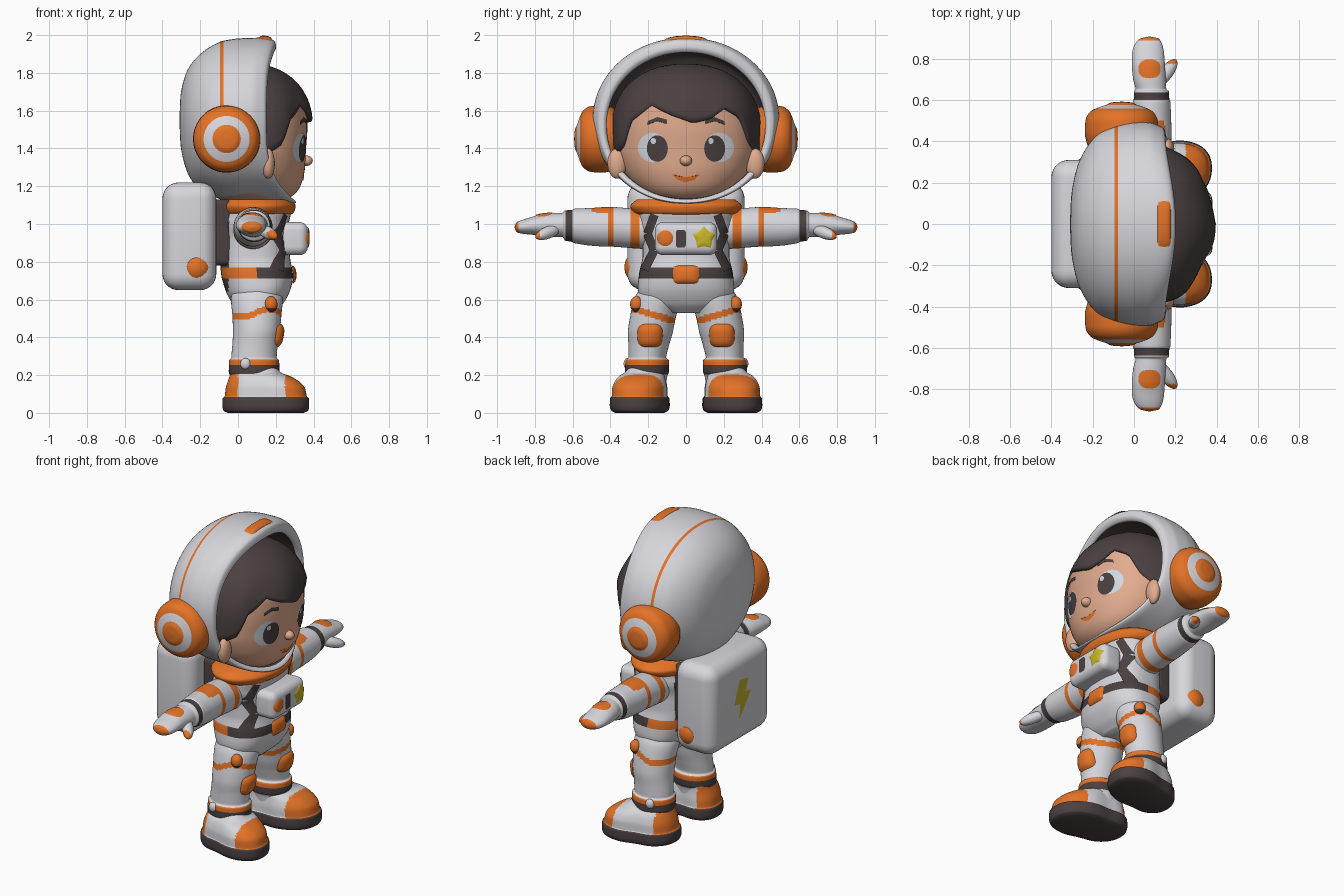
import bpy, bmesh, math
from mathutils import Vector, Matrix, Euler
from mathutils.bvhtree import BVHTree

if "Cube" in bpy.data.objects:
    bpy.data.objects.remove(bpy.data.objects["Cube"])

COLORS = {"suit_white": (0.68, 0.67, 0.71), "trim_orange": (0.78, 0.17, 0.02),
          "dark_brown": (0.07, 0.052, 0.052), "skin": (0.76, 0.41, 0.27),
          "badge_yellow": (0.58, 0.47, 0.02), "eye_white": (0.66, 0.70, 0.76)}
W, O, D, S, Y, E = range(6)
MATS = []
for key, rgb in COLORS.items():
    m = bpy.data.materials.new(key)
    m.diffuse_color = (*rgb, 1)
    m.use_nodes = True
    m.node_tree.nodes["Principled BSDF"].inputs["Base Color"].default_value = m.diffuse_color
    MATS.append(m)
TREES = {}


def finish(name, bm, mat=W, mirror=False):
    """Colour by constant or by rule on the face centre, smooth, link, optionally mirror in y."""
    bmesh.ops.recalc_face_normals(bm, faces=bm.faces[:])
    for f in bm.faces:
        f.smooth = True
        if callable(mat):
            f.material_index = mat(f.calc_center_median())
        elif mat is not None:
            f.material_index = mat
    TREES[name] = BVHTree.FromBMesh(bm)
    me = bpy.data.meshes.new(name)
    bm.to_mesh(me)
    bm.free()
    for m in MATS:
        me.materials.append(m)
    ob = bpy.data.objects.new(name, me)
    bpy.context.collection.objects.link(ob)
    if mirror:
        ob.modifiers.new("mirror", 'MIRROR').use_axis = (False, True, False)
        ob.modifiers["mirror"].use_mirror_merge = False
    return ob


def resample(secs, steps):
    """Monotone cubic through the sections, so nothing overshoots."""
    def tangent(i, k):
        if i == 0:
            return secs[1][k] - secs[0][k]
        if i == len(secs) - 1:
            return secs[i][k] - secs[i - 1][k]
        a, b = secs[i][k] - secs[i - 1][k], secs[i + 1][k] - secs[i][k]
        return 2 * a * b / (a + b) if a * b > 0 else 0
    out = []
    for i in range(len(secs) - 1):
        for j in range(steps):
            t = j / steps
            h = (2*t**3 - 3*t*t + 1, t**3 - 2*t*t + t, 3*t*t - 2*t**3, t**3 - t*t)
            out.append([h[0]*secs[i][k] + h[1]*tangent(i, k) + h[2]*secs[i+1][k] + h[3]*tangent(i+1, k)
                        for k in range(5)])
    return out + [list(secs[-1])]


def loft(name, axis, secs, mat=W, n=2.0, steps=6, seg=64, mirror=False, warp=None, index_rule=None):
    """Sections are (position, centre1, centre2, radius1, radius2) along the axis."""
    a = "xyz".index(axis)
    o1, o2 = [i for i in range(3) if i != a]
    bm = bmesh.new()
    rings = []
    for p, c1, c2, r1, r2 in resample(secs, steps):
        ring = []
        for k in range(seg):
            t = math.tau * k / seg
            c, s = math.cos(t), math.sin(t)
            co = Vector()
            co[a] = p
            co[o1] = c1 + r1 * math.copysign(abs(c) ** (2 / n), c)
            co[o2] = c2 + r2 * math.copysign(abs(s) ** (2 / n), s)
            ring.append(bm.verts.new(warp(co, s) if warp else co))
        rings.append(ring)
    for i, (r, q) in enumerate(zip(rings, rings[1:])):
        for k in range(seg):
            f = bm.faces.new((r[k], r[(k+1) % seg], q[(k+1) % seg], q[k]))
            if index_rule:
                f.material_index = index_rule(i / steps, f.calc_center_median())
    for r in (rings[0], rings[-1]):
        f = bm.faces.new(r)
        if index_rule:
            f.material_index = index_rule(0 if r is rings[0] else len(secs), f.calc_center_median())
    return finish(name, bm, None if index_rule else mat, mirror)


def ball(name, loc, rad, mat=W, rot=(0, 0, 0), mirror=False):
    bm = bmesh.new()
    mx = Matrix.Translation(loc) @ Euler(rot).to_matrix().to_4x4() @ Matrix.Diagonal((*rad, 1))
    bmesh.ops.create_uvsphere(bm, u_segments=32, v_segments=20, radius=1, matrix=mx)
    return finish(name, bm, mat, mirror)


def box(name, lo, hi, bevel, mat=W):
    bm = bmesh.new()
    lo, hi = Vector(lo), Vector(hi)
    bmesh.ops.create_cube(bm, size=1, matrix=Matrix.Translation((lo+hi)/2) @ Matrix.Diagonal((*(hi-lo), 1)))
    bmesh.ops.bevel(bm, geom=bm.edges[:], offset=bevel, segments=7, profile=0.5, affect='EDGES')
    return finish(name, bm, mat)


RAYS = {"x+": lambda a, b: ((3, a, b), (-1, 0, 0)), "x-": lambda a, b: ((-3, a, b), (1, 0, 0)),
        "z+": lambda a, b: ((a, b, 4), (0, 0, -1))}


def decal(name, mat, target, view, pts, off=0.004, bump=0.0, mirror=False):
    """Thin patch: a 2D outline projected onto a part, optionally domed."""
    cx, cy = sum(p[0] for p in pts)/len(pts), sum(p[1] for p in pts)/len(pts)
    edge = [(p[0]+(q[0]-p[0])*j/4, p[1]+(q[1]-p[1])*j/4) for p, q in zip(pts, pts[1:]+pts[:1]) for j in range(4)]
    bm = bmesh.new()

    def put(a, b, k):
        o, d = RAYS[view](a, b)
        hit, nor, _, _ = TREES[target].ray_cast(Vector(o), Vector(d))
        if hit is None:
            hit, nor, _, _ = TREES[target].find_nearest(Vector(o))
        if nor.dot(Vector(d)) > 0:
            nor = -nor
        return bm.verts.new(hit + nor * (off + bump * (1 - k ** 4)))
    prev = [put(cx, cy, 0)] * len(edge)
    for k in (0.25, 0.5, 0.75, 0.92, 1):
        ring = [put(cx+(x-cx)*k, cy+(y-cy)*k, k) for x, y in edge]
        for i in range(len(edge)):
            j = (i+1) % len(edge)
            bm.faces.new((prev[i], ring[i], ring[j]) if k == 0.25 else (prev[i], ring[i], ring[j], prev[j]))
        prev = ring
    finish(name, bm, mat, mirror)


def oval(cx, cy, rx, ry, n=2.0, count=24):
    f = lambda v: math.copysign(abs(v) ** (2 / n), v)
    return [(cx + rx*f(math.cos(math.tau*i/count)), cy + ry*f(math.sin(math.tau*i/count))) for i in range(count)]


def strip(name, mat, target, pts, w, mirror=True):
    for i, ((a, b), (c, d)) in enumerate(zip(pts, pts[1:])):
        n = Vector((b-d, c-a)).normalized() * w / 2
        decal(f"{name}_{i+1}", mat, target, "x+", [(a+n.x, b+n.y), (a-n.x, b-n.y), (c-n.x, d-n.y), (c+n.x, d+n.y)],
              0.005 + 0.001 * i, mirror=mirror)


# Helmet: shell, folded rim and dark lining in one loft
def rim_warp(co, s):
    w = min(1, max(0, co.x / 0.15))
    w = w * w * (3 - 2 * w)
    co.x += w * (-0.02 + (0.05 * s**4 if s > 0 else 0.155 * abs(s)**3))
    return co


loft("helmet", "x", [
    (-0.31, 0, 1.55, 0.002, 0.002), (-0.305, 0, 1.55, 0.12, 0.12), (-0.28, 0, 1.545, 0.26, 0.24),
    (-0.23, 0, 1.54, 0.37, 0.33), (-0.16, 0, 1.545, 0.445, 0.385), (-0.094, 0, 1.55, 0.475, 0.415),
    (-0.078, 0, 1.55, 0.48, 0.42), (0, 0, 1.55, 0.494, 0.432), (0.08, 0, 1.55, 0.492, 0.436),
    (0.13, 0, 1.545, 0.48, 0.438), (0.165, 0, 1.537, 0.462, 0.428), (0.172, 0, 1.525, 0.44, 0.41),
    (0.15, 0, 1.52, 0.42, 0.388), (0.08, 0, 1.53, 0.425, 0.39), (-0.1, 0, 1.54, 0.39, 0.36),
    (-0.2, 0, 1.54, 0.2, 0.2)], seg=96, n=2.05, warp=rim_warp,
    index_rule=lambda t, c: D if t >= 12 else (O if 5 <= t < 6 and c.z > 1.5 else W))
decal("helmet_top_tab", O, "helmet", "z+", oval(0.145, 0, 0.032, 0.11, 6), 0.003, 0.009)


# Earphones on the helmet
def ear_rule(c):
    r = math.hypot(c.x + 0.06, c.z - 1.45)
    return W if 0.075 < r < 0.122 else O


loft("helmet_earphone", "y", [(y, -0.06, 1.45, r, r) for y, r in (
    (0.38, 0.165), (0.44, 0.178), (0.50, 0.175), (0.545, 0.15), (0.56, 0.122), (0.562, 0.118),
    (0.575, 0.08), (0.577, 0.073), (0.588, 0.05), (0.592, 0.002))], ear_rule, mirror=True, steps=4)

# Head and face
loft("head", "z", [(z, 0.08, 0, xf - 0.08, ry) for z, xf, ry in (
    (1.11, 0.18, 0.08), (1.14, 0.275, 0.19), (1.2, 0.33, 0.275), (1.3, 0.355, 0.34), (1.4, 0.36, 0.368),
    (1.5, 0.367, 0.37), (1.6, 0.365, 0.355), (1.7, 0.32, 0.32), (1.78, 0.22, 0.22))], S, n=2.1)
ball("nose", (0.358, 0, 1.335), (0.038, 0.032, 0.028), S)
ball("ear", (0.16, 0.365, 1.32), (0.035, 0.05, 0.08), S, mirror=True)
decal("eye_white", E, "head", "x+", oval(0.175, 1.405, 0.078, 0.078), 0.003, mirror=True)
decal("eye_pupil", D, "head", "x+", oval(0.15, 1.40, 0.055, 0.07), 0.006, mirror=True)
for sy in (-1, 1):
    decal("eye_highlight", E, "head", "x+", oval(0.15 * sy - 0.02, 1.44, 0.014, 0.016), 0.008)
decal("eyebrow", D, "head", "x+", [(0.10, 1.53), (0.15, 1.545), (0.205, 1.525), (0.20, 1.545), (0.15, 1.566), (0.10, 1.553)],
      0.005, mirror=True)
decal("mouth", O, "head", "x+", [(-0.07, 1.262), (-0.045, 1.235), (0, 1.222), (0.045, 1.235), (0.07, 1.262), (0.035, 1.253),
                                 (0, 1.25), (-0.035, 1.253)])

# Hair: cap with an uneven fringe
FRINGE = [(-1, 1.36), (-0.86, 1.42), (-0.76, 1.55), (-0.5, 1.63), (-0.2, 1.58), (0.1, 1.54),
          (0.35, 1.56), (0.55, 1.615), (0.74, 1.57), (0.86, 1.44), (1, 1.36)]


def hairline(t):
    if math.cos(t) < 0:
        return 1.36 + 0.11 * math.cos(t)
    s = max(-1, min(1, math.sin(t)))
    for (a, za), (b, zb) in zip(FRINGE, FRINGE[1:]):
        if s <= b:
            return za + (zb - za) * (s - a) / (b - a)
    return 1.36


bm = bmesh.new()
rows = []
for i in range(20):
    v = min(i, 17) / 17
    row = []
    for k in range(96):
        t = math.tau * k / 96
        z = 1.848 - (1.848 - hairline(t)) * (0.002 + 0.998 * v ** 1.6)
        q = (abs(z - 1.5) / 0.349) ** 2.2 if z > 1.5 else (abs(z - 1.5) / 0.6) ** 2
        r = max(0.001, 1 - q) ** 0.455 * (1 + 0.018 * v * math.sin(7 * t + 3 * v))
        r *= (1, 0.95, 0.8)[max(0, i - 17)]
        row.append(bm.verts.new((0.06 + 0.335 * r * math.cos(t), 0.395 * r * math.sin(t), z - 0.006 * (i == 18))))
    rows.append(row)
for r, q in zip(rows, rows[1:]):
    for k in range(96):
        bm.faces.new((r[k], r[(k+1) % 96], q[(k+1) % 96], q[k]))
bm.faces.new(rows[0])
finish("hair", bm, D)


# Torso with belt and dark back harness
def torso_rule(c):
    if 0.715 < c.z < 0.765:
        return D if c.x > 0.09 else O
    return D if c.x < -0.05 and c.z > 0.64 else W


loft("torso", "z", [
    (0.53, 0.1, 0, 0.09, 0.11), (0.58, 0.105, 0, 0.135, 0.23), (0.66, 0.105, 0, 0.175, 0.255),
    (0.74, 0.1, 0, 0.19, 0.248), (0.83, 0.09, 0, 0.185, 0.23), (0.92, 0.09, 0, 0.18, 0.23),
    (1.0, 0.09, 0, 0.18, 0.25), (1.06, 0.1, 0, 0.18, 0.25), (1.12, 0.1, 0, 0.16, 0.2)], torso_rule, n=2.5, steps=9)
loft("collar", "z", [(1.045, 0.1, 0, 0.17, 0.24), (1.06, 0.1, 0, 0.195, 0.275), (1.095, 0.1, 0, 0.205, 0.295),
                     (1.13, 0.1, 0, 0.18, 0.26)], O)
strip("chest_strap", D, "torso", [(0.165, 1.05), (0.20, 0.95), (0.165, 0.86), (0.215, 0.755)], 0.045)
decal("belt_buckle", O, "torso", "x+", oval(0, 0.732, 0.068, 0.047, 5), 0.004, 0.015)

# Chest control box with its buttons
box("chest_box", (0.22, -0.165, 0.835), (0.37, 0.165, 1.01), 0.045)
decal("round_button", O, "chest_box", "x+", oval(-0.11, 0.925, 0.042, 0.042), 0.002, 0.007)
decal("dark_button", D, "chest_box", "x+", oval(-0.027, 0.922, 0.027, 0.046, 6))
star = [((0.062, 0.043)[i % 2], math.pi/2 + i*math.pi/5) for i in range(10)]
decal("star_badge", Y, "chest_box", "x+", [(0.095 + r*math.cos(t), 0.925 + r*math.sin(t)) for r, t in star], 0.002, 0.007)

# Backpack
box("backpack", (-0.4, -0.31, 0.65), (-0.115, 0.31, 1.22), 0.085)
box("backpack_mount", (-0.16, -0.18, 0.78), (-0.03, 0.18, 1.13), 0.03, D)
ball("backpack_tank_cap", (-0.22, 0.26, 0.77), (0.077, 0.066, 0.08), O, mirror=True)
decal("backpack_bolt", Y, "backpack", "x-", [(0.03, 1.07), (-0.06, 1.05), (-0.025, 0.975), (-0.085, 0.965), (0.04, 0.81),
                                             (0.025, 0.91), (0.085, 0.925)])


# Arms with shoulder bands, dark cuffs and gloves
def arm_rule(c):
    if 0.60 < c.y < 0.638:
        return D
    band = 0.25 < c.y < 0.29 or 0.388 < c.y < 0.42
    return O if band or c.y > 0.888 or (0.4 < c.y < 0.5 and c.z > 1.06) else W


loft("arm", "y", [
    (0.16, 0.08, 0.97, 0.105, 0.11), (0.26, 0.08, 0.975, 0.105, 0.105), (0.4, 0.08, 0.985, 0.102, 0.105),
    (0.5, 0.083, 0.985, 0.097, 0.1), (0.595, 0.085, 0.99, 0.09, 0.09), (0.605, 0.085, 0.99, 0.086, 0.084),
    (0.64, 0.085, 0.992, 0.084, 0.08), (0.655, 0.082, 0.995, 0.074, 0.064), (0.7, 0.075, 0.995, 0.079, 0.063),
    (0.76, 0.07, 0.995, 0.08, 0.058), (0.82, 0.068, 0.99, 0.078, 0.046), (0.87, 0.07, 0.985, 0.066, 0.036),
    (0.898, 0.075, 0.983, 0.042, 0.024), (0.907, 0.075, 0.983, 0.003, 0.003)], arm_rule, steps=8, mirror=True)
ball("thumb", (0.155, 0.73, 0.955), (0.033, 0.085, 0.032), lambda c: O if c.y > 0.775 else W, (-0.3, 0, -0.65), True)
decal("glove_patch", O, "arm", "z+", oval(0.075, 0.75, 0.052, 0.045, 2.5), 0.004, mirror=True)


# Legs with thigh strap and ankle straps
def leg_rule(c):
    tilt = 0.3 * (c.y - 0.14) * min(1, max(0, (c.x - 0.05) / 0.1))
    if abs(c.z - 0.51 - tilt) < 0.018 or 0.25 < c.z < 0.282:
        return O
    return D if 0.205 < c.z < 0.25 else W


loft("leg", "z", [
    (0.68, 0.1, 0.12, 0.12, 0.11), (0.6, 0.1, 0.148, 0.137, 0.127), (0.52, 0.1, 0.172, 0.13, 0.122),
    (0.44, 0.098, 0.187, 0.125, 0.12), (0.36, 0.09, 0.197, 0.12, 0.108), (0.295, 0.085, 0.205, 0.12, 0.1),
    (0.275, 0.085, 0.205, 0.133, 0.115), (0.22, 0.085, 0.207, 0.134, 0.117), (0.19, 0.085, 0.21, 0.125, 0.11),
    (0.1, 0.085, 0.21, 0.1, 0.1)], leg_rule, steps=9, mirror=True)
decal("knee_pad", O, "leg", "x+", oval(0.19, 0.41, 0.066, 0.062, 3.2), 0.002, 0.022, True)
ball("hip_pouch", (0.175, 0.262, 0.575), (0.034, 0.034, 0.042), lambda c: O if c.z > 0.555 else D, mirror=True)
ball("ankle_clasp", (0.04, 0.31, 0.26), (0.028, 0.02, 0.03), W, mirror=True)


# Boots: dark sole, orange toe and heel
def boot_warp(co, s):
    co.y = 0.235 + (co.y - 0.235) * (1 - 0.1 * math.exp(-((co.x - 0.1) / 0.07) ** 2)) + (co.x - 0.13) * 0.13
    return co


def boot_rule(c):
    if c.z < 0.083:
        return D
    return O if c.x > 0.25 or c.x < 0.0 else W


loft("boot", "z", [
    (0.0, 0.147, 0.238, 0.2, 0.13), (0.012, 0.147, 0.238, 0.224, 0.152), (0.04, 0.147, 0.238, 0.23, 0.16),
    (0.078, 0.147, 0.238, 0.228, 0.158), (0.086, 0.147, 0.238, 0.218, 0.15), (0.13, 0.145, 0.238, 0.21, 0.148),
    (0.165, 0.135, 0.236, 0.19, 0.14), (0.195, 0.115, 0.23, 0.16, 0.128), (0.212, 0.095, 0.222, 0.135, 0.115),
    (0.24, 0.085, 0.212, 0.118, 0.1)], boot_rule, n=2.3, seg=96, mirror=True, warp=boot_warp)
